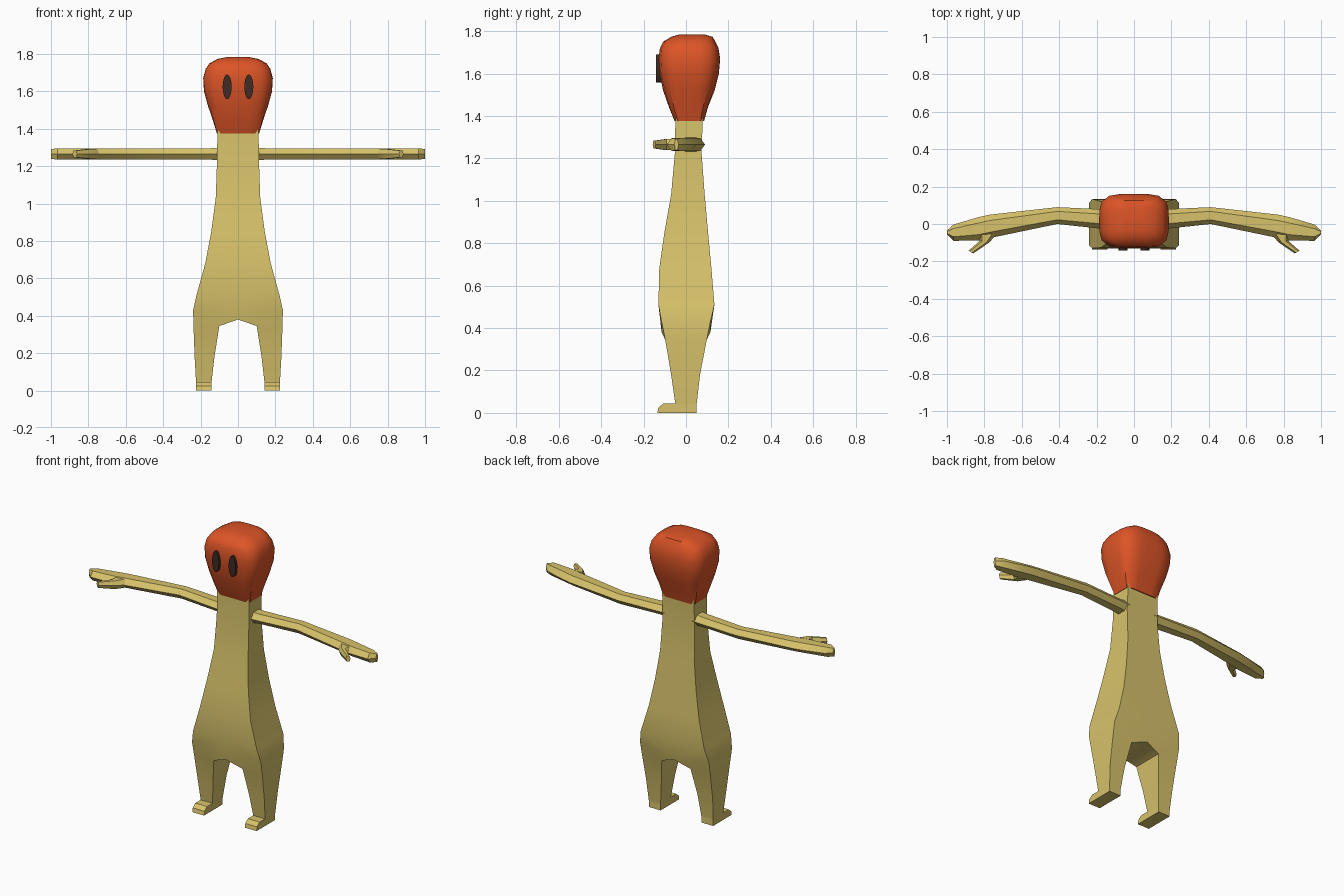
import bpy, bmesh, math

cube = bpy.data.objects.get("Cube")
if cube:
    bpy.data.objects.remove(cube, do_unlink=True)


def material(name, rgb):
    m = bpy.data.materials.new(name)
    m.use_nodes = True
    m.diffuse_color = (*rgb, 1)
    m.node_tree.nodes["Principled BSDF"].inputs["Base Color"].default_value = (*rgb, 1)
    return m


YELLOW = material("sand yellow", (0.68, 0.54, 0.145))
ORANGE = material("burnt orange", (0.72, 0.09, 0.02))
DARK = material("dark brown", (0.05, 0.024, 0.018))


def loft(name, rings, mat, mirror=False, angle=30):
    """Skin a list of point rings, cap the ends, leave the mirror plane open."""
    bm = bmesh.new()
    rows = [[bm.verts.new(p) for p in ring] for ring in rings]
    for a, b in zip(rows, rows[1:]):
        for i in range(len(a)):
            j = (i + 1) % len(a)
            quad = (a[i], a[j], b[j], b[i])
            if mirror and all(abs(v.co.x) < 1e-5 for v in quad):
                continue
            bm.faces.new(quad)
    bm.faces.new(rows[0])
    bm.faces.new(rows[-1])
    bmesh.ops.recalc_face_normals(bm, faces=bm.faces)
    mesh = bpy.data.meshes.new(name)
    bm.to_mesh(mesh)
    bm.free()
    mesh.materials.append(mat)
    ob = bpy.data.objects.new(name, mesh)
    bpy.context.collection.objects.link(ob)
    bpy.ops.object.select_all(action='DESELECT')
    ob.select_set(True)
    bpy.context.view_layer.objects.active = ob
    bpy.ops.object.shade_smooth_by_angle(angle=math.radians(angle))
    if mirror:
        ob.modifiers.new("Mirror", 'MIRROR').use_clip = True
    return ob


# Body and legs: half sections (inner x, inner z, outer x, outer z, front y, back y)
sections = [
    (0, 1.40, 0.11, 1.40, -0.05, 0.08),
    (0, 1.23, 0.112, 1.23, -0.052, 0.073),
    (0, 1.03, 0.119, 1.03, -0.07, 0.088),
    (0, 0.85, 0.143, 0.85, -0.102, 0.104),
    (0, 0.68, 0.175, 0.68, -0.126, 0.12),
    (0, 0.51, 0.222, 0.51, -0.13, 0.134),
    (0, 0.38, 0.24, 0.43, -0.115, 0.115),
    (0.1, 0.345, 0.238, 0.345, -0.098, 0.098),
    (0.126, 0.18, 0.232, 0.18, -0.07, 0.066),
    (0.142, 0.04, 0.224, 0.04, -0.05, 0.05),
]
loft("body_and_legs",
     [[(xi, f, zi), (xo, f, zo), (xo, b, zo), (xi, b, zi)]
      for xi, zi, xo, zo, f, b in sections], YELLOW, True)

# Feet: side profile extruded across the leg width
foot = [(0.05, 0), (0.05, 0.045), (-0.105, 0.045), (-0.13, 0.025), (-0.135, 0)]
loft("feet", [[(x, y, z) for y, z in foot] for x in (0.142, 0.224)], YELLOW, True)


def flat_hex(front, back, half, inset=0.25):
    """Flattened six-sided section between two plan points."""
    (fx, fy), (bx, by) = front, back
    ring = []
    for t, s in ((0, 0), (inset, 1), (1 - inset, 1), (1, 0), (1 - inset, -1), (inset, -1)):
        ring.append((fx + (bx - fx) * t, fy + (by - fy) * t, 1.265 + s * half))
    return ring


# Arms with flat hands
arm = [(0.09, -0.032, 0.075, 0.035), (0.15, -0.028, 0.078, 0.03), (0.41, 0, 0.09, 0.03),
       (0.77, -0.075, 0.05, 0.03), (0.83, -0.088, 0.037, 0.03),
       (0.965, -0.09, -0.003, 0.03), (1.0, -0.055, -0.035, 0.026)]
loft("arms", [flat_hex((x, f), (x, b), h) for x, f, b, h in arm], YELLOW, True)

# Thumbs
thumb = [((0.73, -0.05), (0.84, -0.06), 0.027), ((0.775, -0.1), (0.825, -0.09), 0.026),
         ((0.86, -0.157), (0.885, -0.143), 0.018)]
loft("thumbs", [flat_hex(*t) for t in thumb], YELLOW, True)


# Head: rounded square sections (z, half width, front y, back y, squareness)
def rounded(z, hw, f, b, n, count=24):
    ring = []
    for i in range(count):
        a = math.tau * (i + 0.5) / count
        c, s = math.cos(a), math.sin(a)
        r = (abs(c) ** n + abs(s) ** n) ** (-1 / n)
        ring.append((hw * c * r, (f + b) / 2 + (b - f) / 2 * s * r, z))
    return ring


head = [(1.375, 0.113, -0.054, 0.085, 14), (1.44, 0.133, -0.08, 0.103, 6),
        (1.52, 0.16, -0.108, 0.135, 4.5), (1.6, 0.182, -0.125, 0.155, 4),
        (1.67, 0.186, -0.129, 0.161, 4), (1.72, 0.173, -0.123, 0.153, 4),
        (1.75, 0.152, -0.108, 0.138, 4), (1.773, 0.11, -0.07, 0.126, 4),
        (1.783, 0.06, -0.035, 0.09, 4)]
loft("head", [rounded(*h) for h in head], ORANGE, angle=38)

# Eyes: tall oval discs
loft("eyes", [[(0.058 + 0.024 * math.cos(math.tau * i / 20), y,
                1.624 + 0.066 * math.sin(math.tau * i / 20)) for i in range(20)]
              for y in (-0.142, -0.105)], DARK, True)
